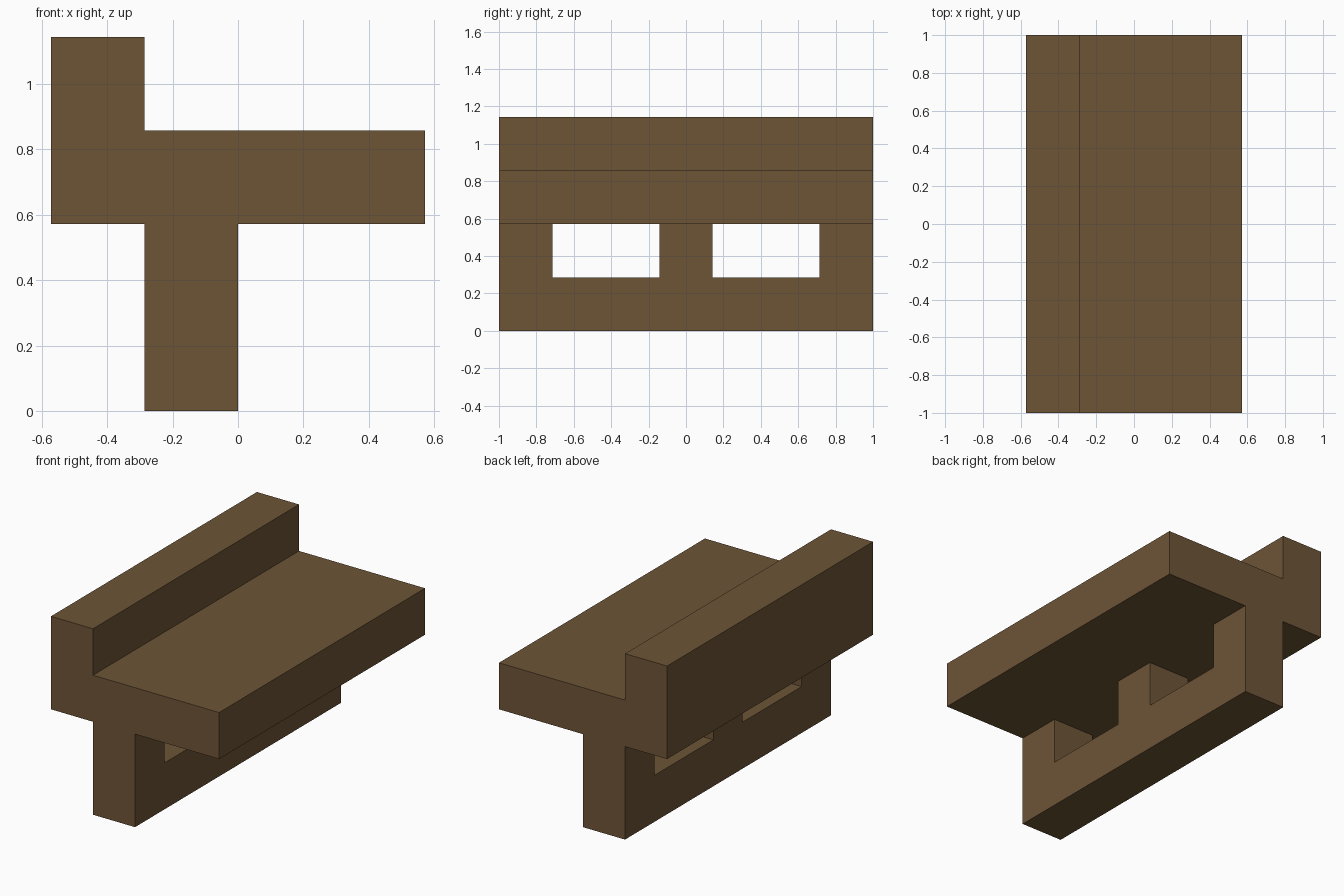
import bpy
import bmesh
from mathutils import Vector

default = bpy.data.objects.get("Cube")
if default:
    bpy.data.objects.remove(default, do_unlink=True)

U = 2 / 7  # timber thickness, the module of the whole bench

wood = bpy.data.materials.new("brown_wood")
wood.use_nodes = True
colour = (0.155, 0.09, 0.037, 1)
wood.diffuse_color = colour
wood.node_tree.nodes["Principled BSDF"].inputs["Base Color"].default_value = colour


def prism(name, points, extrusion):
    """Extrude a closed outline (in modules) into a flat-faced solid."""
    bm = bmesh.new()
    face = bm.faces.new([bm.verts.new(Vector(p) * U) for p in points])
    result = bmesh.ops.extrude_face_region(bm, geom=[face], use_keep_orig=True)
    moved = [g for g in result["geom"] if isinstance(g, bmesh.types.BMVert)]
    bmesh.ops.translate(bm, verts=moved, vec=Vector(extrusion) * U)
    bmesh.ops.recalc_face_normals(bm, faces=bm.faces)
    mesh = bpy.data.meshes.new(name)
    bm.to_mesh(mesh)
    bm.free()
    mesh.materials.append(wood)
    obj = bpy.data.objects.new(name, mesh)
    bpy.context.collection.objects.link(obj)
    return obj


# Seat slab with low backrest: side profile run along the full length
seat_profile = [(-2, 2), (2, 2), (2, 3), (-1, 3), (-1, 4), (-2, 4)]
prism("seat_and_backrest", [(x, -3.5, z) for x, z in seat_profile], (0, 7, 0))

# Support: base rail with three posts, leaving two openings below the seat
half = [(0.5, 2), (0.5, 1), (2.5, 1), (2.5, 2), (3.5, 2), (3.5, 0)]
outline = half + [(-y, z) for y, z in reversed(half)]
prism("support_frame", [(-1, y, z) for y, z in outline], (1, 0, 0))
